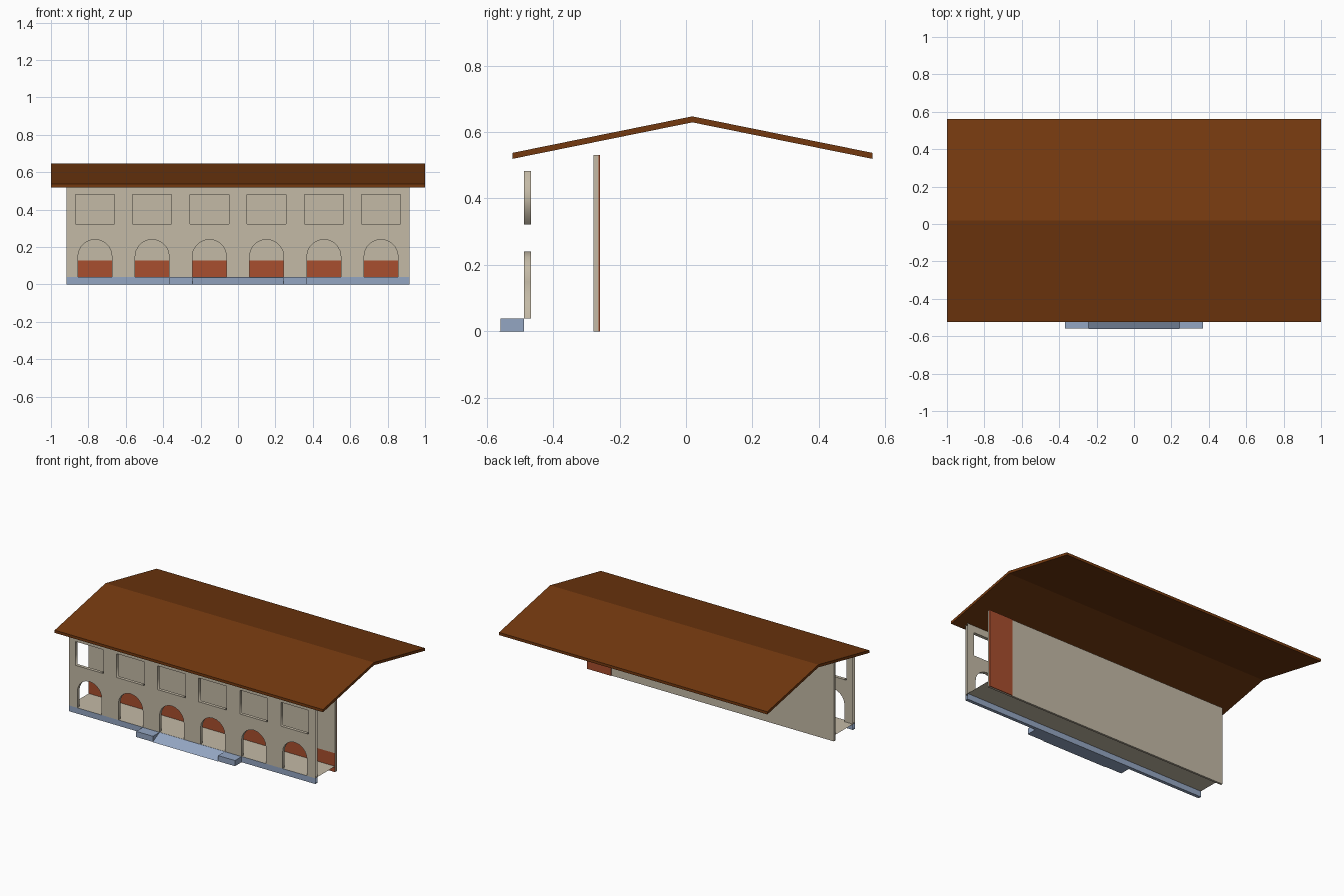
import bpy, bmesh, math
from mathutils import Matrix

if "Cube" in bpy.data.objects:
    bpy.data.objects.remove(bpy.data.objects["Cube"])


def material(name, rgb):
    m = bpy.data.materials.new(name)
    lin = [((c / 255 + 0.055) / 1.055) ** 2.4 for c in rgb]
    m.diffuse_color = (*lin, 1)
    m.use_nodes = True
    m.node_tree.nodes["Principled BSDF"].inputs["Base Color"].default_value = m.diffuse_color
    return m


TAN = material("tan_plaster", (196, 186, 166))
RED = material("brick_red", (168, 78, 46))
BROWN = material("roof_brown", (116, 57, 15))
BLUE = material("blue_grey_stone", (148, 166, 194))


def finish(name, bm, *mats):
    me = bpy.data.meshes.new(name)
    bm.to_mesh(me)
    bm.free()
    ob = bpy.data.objects.new(name, me)
    bpy.context.collection.objects.link(ob)
    for m in mats:
        me.materials.append(m)
    return ob


def box_bm(x0, x1, y0, y1, z0, z1):
    bm = bmesh.new()
    mat = Matrix.Translation(((x0 + x1) / 2, (y0 + y1) / 2, (z0 + z1) / 2)) @ \
        Matrix.Diagonal((x1 - x0, y1 - y0, z1 - z0, 1))
    bmesh.ops.create_cube(bm, size=1, matrix=mat)
    bm.normal_update()
    return bm


def box(name, mat, *dims):
    return finish(name, box_bm(*dims), mat)


def prism(name, mat, profile, x0, x1):
    """Extrude a (y, z) profile along x."""
    bm = bmesh.new()
    f = bm.faces.new([bm.verts.new((x0, y, z)) for y, z in profile])
    g = bmesh.ops.extrude_face_region(bm, geom=[f])["geom"]
    bmesh.ops.translate(bm, vec=(x1 - x0, 0, 0),
                        verts=[v for v in g if isinstance(v, bmesh.types.BMVert)])
    bmesh.ops.recalc_face_normals(bm, faces=bm.faces[:])
    return finish(name, bm, mat)


def drop_faces(bm, test):
    bmesh.ops.delete(bm, geom=[f for f in bm.faces if test(f)], context='FACES')


BAY, HALF = 0.306, 0.918
WALL_Y0, WALL_Y1 = -0.488, -0.466
BASE = 0.039
centres = [BAY * (i - 2.5) for i in range(6)]

# front wall outline with arched notches, and window holes
R, SPRING = 0.091, 0.149
outline = [(-HALF, BASE)]
for c in centres:
    outline.append((c - R, BASE))
    for k in range(11):
        a = math.pi * (1 - k / 10)
        outline.append((c + R * math.cos(a), SPRING + R * math.sin(a)))
    outline.append((c + R, BASE))
outline += [(HALF, BASE), (HALF, 0.528), (-HALF, 0.528)]
loops = [outline]
for c in centres:
    loops.append([(c - 0.104, 0.322), (c + 0.104, 0.322),
                  (c + 0.104, 0.482), (c - 0.104, 0.482)])

cu = bpy.data.curves.new("wall_outline", 'CURVE')
cu.dimensions = '2D'
cu.fill_mode = 'BOTH'
cu.extrude = (WALL_Y1 - WALL_Y0) / 2
for pts in loops:
    s = cu.splines.new('POLY')
    s.points.add(len(pts) - 1)
    for p, (x, z) in zip(s.points, pts):
        p.co = (x, z, 0, 1)
    s.use_cyclic_u = True
tmp = bpy.data.objects.new("wall_outline", cu)
bpy.context.collection.objects.link(tmp)
bpy.context.view_layer.update()
bm = bmesh.new()
bm.from_mesh(tmp.to_mesh())
tmp.to_mesh_clear()
bpy.data.objects.remove(tmp)
bmesh.ops.remove_doubles(bm, verts=bm.verts[:], dist=1e-5)
bm.transform(Matrix.Translation((0, (WALL_Y0 + WALL_Y1) / 2, 0)) @ Matrix.Rotation(math.pi / 2, 4, 'X'))
bmesh.ops.recalc_face_normals(bm, faces=bm.faces[:])
# the wall ends are open
drop_faces(bm, lambda f: abs(f.calc_center_median().x) > HALF - 0.001)
finish("arcade_wall", bm, TAN)

# stone base band under the arcade, open at the ends
bm = box_bm(-HALF, HALF, WALL_Y0, WALL_Y1, 0, BASE)
drop_faces(bm, lambda f: abs(f.normal.x) > 0.9 or f.normal.z > 0.9)
finish("base_band", bm, BLUE)

# walkway floor sheet
bm = box_bm(-HALF, HALF, WALL_Y0, -0.278, BASE - 0.01, BASE)
drop_faces(bm, lambda f: f.normal.z < 0.9)
finish("walkway_floor", bm, TAN)

# back wall with a red dado on the lower front face
bm = box_bm(-HALF, HALF, -0.278, -0.264, 0, 0.53)
bmesh.ops.bisect_plane(bm, geom=bm.verts[:] + bm.edges[:] + bm.faces[:],
                       plane_co=(0, 0, 0.127), plane_no=(0, 0, 1))
for f in bm.faces:
    if f.normal.y < -0.9 and f.calc_center_median().z < 0.127:
        f.material_index = 1
finish("back_wall", bm, TAN, RED)
box("back_red_panel", RED, 0.74, HALF, -0.264, -0.259, 0, 0.53)

# gabled roof
prism("roof", BROWN, [(-0.523, 0.519), (-0.523, 0.537), (0.019, 0.647),
                      (0.562, 0.537), (0.562, 0.519), (0.019, 0.629)], -1, 1)

# entrance ramp between two stone blocks
prism("entrance_ramp", BLUE, [(-0.562, 0), (WALL_Y0, 0), (WALL_Y0, 0.038)], -0.243, 0.243)
for side, x0, x1 in (("left", -0.368, -0.243), ("right", 0.243, 0.368)):
    box("ramp_block_" + side, BLUE, x0, x1, -0.558, WALL_Y0, 0, 0.038)
